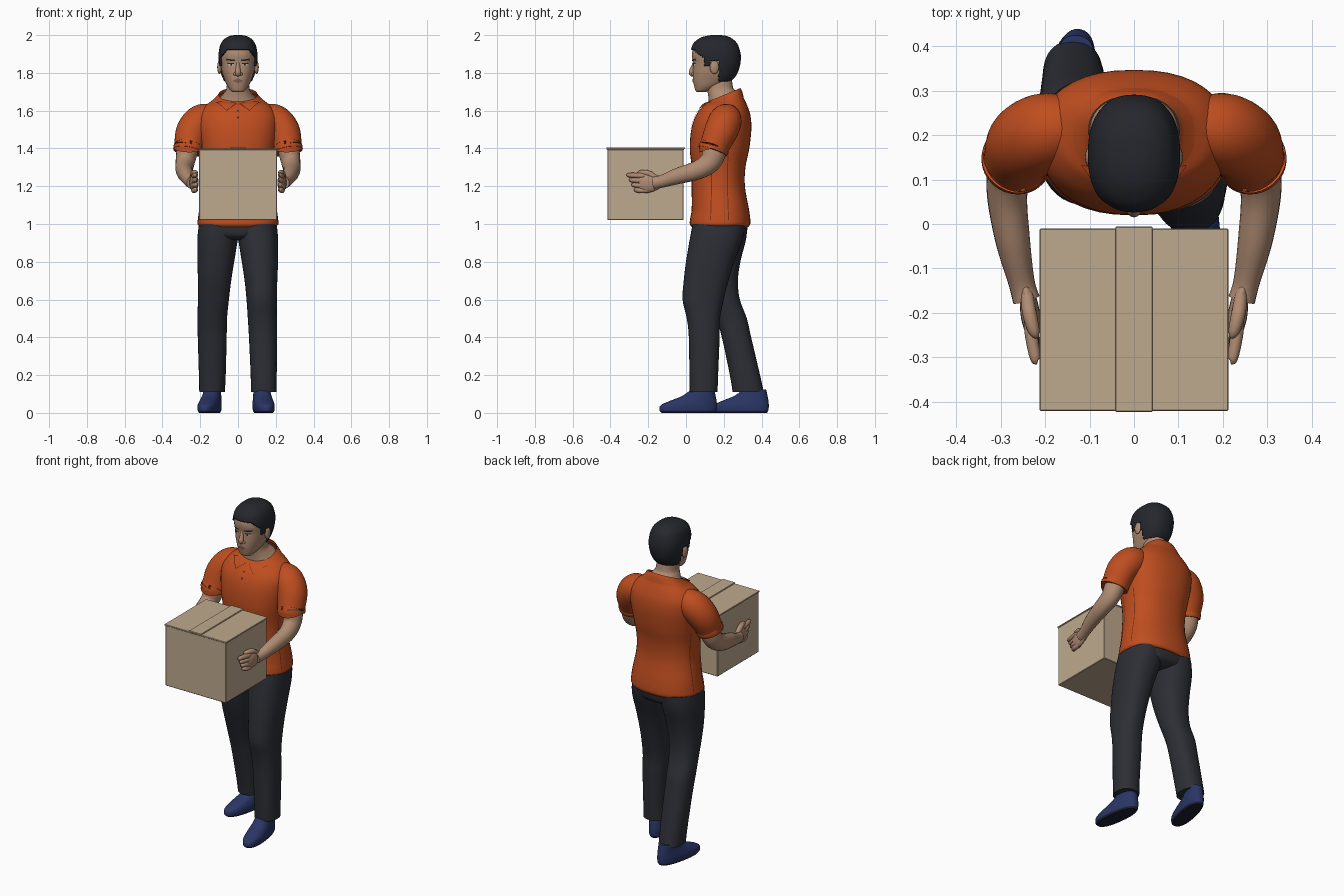
import bpy, bmesh, math
from mathutils import Vector

if "Cube" in bpy.data.objects:
    bpy.data.objects.remove(bpy.data.objects["Cube"], do_unlink=True)


def material(name, *rgb):
    m = bpy.data.materials.new(name)
    m.use_nodes = True
    m.diffuse_color = (*rgb, 1)
    bsdf = m.node_tree.nodes["Principled BSDF"]
    bsdf.inputs["Base Color"].default_value = (*rgb, 1)
    bsdf.inputs["Roughness"].default_value = .8
    return m


SHIRT = material("orange cloth", .52, .075, .014)
SEAM = material("dark orange stitching", .2, .028, .008)
PANTS = material("charcoal cloth", .026, .028, .036)
SKIN = material("skin", .43, .26, .17)
LIPS = material("lips", .25, .11, .08)
DARK = material("black hair", .018, .02, .026)
SHOE = material("navy shoe", .023, .036, .13)
SOLE = material("dark sole", .012, .014, .03)
CARD = material("cardboard", .52, .4, .27)
WHITE = material("eye white", .6, .56, .52)


def finish(name, bm, mat, angle=40):
    mesh = bpy.data.meshes.new(name)
    bm.to_mesh(mesh)
    bm.free()
    for p in mesh.polygons:
        p.use_smooth = True
    mesh.set_sharp_from_angle(angle=math.radians(angle))
    mesh.materials.append(mat)
    ob = bpy.data.objects.new(name, mesh)
    bpy.context.collection.objects.link(ob)
    return ob


def spline(rows, steps):
    """Catmull-Rom interpolation of rows of numbers."""
    out = []
    for i in range(len(rows) - 1):
        quad = [rows[min(max(i + k, 0), len(rows) - 1)] for k in (-1, 0, 1, 2)]
        for s in range(steps):
            t = s / steps
            out.append([b + t / 2 * (c - a + t * (2*a - 5*b + 4*c - d + t * (3*(b - c) + d - a)))
                        for a, b, c, d in zip(*quad)])
    return out + [rows[-1]]


def skin(name, rings, mat, ends=(True, True), keep=None):
    """Bridge rings of points into one surface."""
    bm = bmesh.new()
    loops = [[bm.verts.new(p) for p in ring] for ring in rings]
    n = len(loops[0])
    for lo, hi in zip(loops, loops[1:]):
        for i in range(n):
            bm.faces.new((lo[i], lo[(i + 1) % n], hi[(i + 1) % n], hi[i]))
    for loop, closed in zip((loops[0], loops[-1]), ends):
        if closed:
            bm.faces.new(loop)
    if keep:
        drop = [f for f in bm.faces if not keep(f.calc_center_median())]
        bmesh.ops.delete(bm, geom=drop, context="FACES")
    bmesh.ops.recalc_face_normals(bm, faces=bm.faces)
    return finish(name, bm, mat)


def soft(v):
    return math.copysign(abs(v) ** .86, v)


def stack(name, rows, mat, n=40, steps=6, grow=0, **kw):
    """Level rounded rings: z, x from, x to, y from, y to, tilt."""
    rings = []
    for z, x0, x1, y0, y1, tilt in spline(rows, steps):
        ring = []
        for i in range(n):
            a = math.tau * i / n
            c, s = soft(math.cos(a)), soft(math.sin(a))
            ring.append(((x0 + x1) / 2 + c * ((x1 - x0) / 2 + grow),
                         (y0 + y1) / 2 + s * ((y1 - y0) / 2 + grow), z + tilt * s))
        rings.append(ring)
    return skin(name, rings, mat, **kw)


def sym(rows):
    return [(z, -h, h, y0, y1, tilt[0] if tilt else 0) for z, h, y0, y1, *tilt in rows]


def tube(name, rows, mat, side=1, flat=1, ref=(1, 0, 0), n=20, steps=5):
    """Round limb along x, y, z, radius; flat squeezes it sideways."""
    pts = spline(rows, steps)
    rings = []
    for i, (x, y, z, r) in enumerate(pts):
        t = (Vector(pts[min(i + 1, len(pts) - 1)][:3]) - Vector(pts[max(i - 1, 0)][:3])).normalized()
        v = t.cross(Vector(ref)).normalized()
        u = v.cross(t)
        ring = []
        for k in range(n):
            a = math.tau * k / n
            p = Vector((x, y, z)) + r * (u * math.cos(a) * flat + v * math.sin(a))
            ring.append((p.x * side, p.y, p.z))
        rings.append(ring)
    return skin(name, rings, mat)


def patch(name, corners, target, mat, side=1, lift=.003, n=10):
    """Thin four-cornered plate laid over another surface."""
    a, b, c, d = (Vector((x * side, y, z)) for x, y, z in corners)
    bm = bmesh.new()
    grid = [[bm.verts.new(a.lerp(b, i / n).lerp(d.lerp(c, i / n), j / n))
             for i in range(n + 1)] for j in range(n + 1)]
    for j in range(n):
        for i in range(n):
            bm.faces.new((grid[j][i], grid[j][i + 1], grid[j + 1][i + 1], grid[j + 1][i]))
    bm.normal_update()
    mid = (a + b + c + d) / 4
    if sum(f.normal.dot(mid - Vector((0, .17, mid.z))) for f in bm.faces) < 0:
        bmesh.ops.reverse_faces(bm, faces=bm.faces)
    ob = finish(name, bm, mat)
    wrap = ob.modifiers.new("wrap", "SHRINKWRAP")
    wrap.target, wrap.offset, wrap.wrap_mode = target, lift, "ABOVE_SURFACE"
    return ob


def ball(name, loc, size, mat):
    bm = bmesh.new()
    bmesh.ops.create_uvsphere(bm, u_segments=20, v_segments=12, radius=1)
    bmesh.ops.scale(bm, vec=size, verts=bm.verts)
    bmesh.ops.translate(bm, vec=loc, verts=bm.verts)
    return finish(name, bm, mat)


def block(name, lo, hi, mat, bevel):
    bm = bmesh.new()
    bmesh.ops.create_cube(bm, size=1)
    lo, hi = Vector(lo), Vector(hi)
    bmesh.ops.scale(bm, vec=hi - lo, verts=bm.verts)
    bmesh.ops.translate(bm, vec=(hi + lo) / 2, verts=bm.verts)
    bmesh.ops.bevel(bm, geom=bm.edges[:], offset=bevel, segments=1, affect="EDGES")
    return finish(name, bm, mat, 20)


# Shirt body, collar and trim
shirt = stack("shirt_body", sym([
    (.985, .2, .03, .33), (1, .214, .02, .34), (1.03, .212, .022, .34), (1.08, .205, .03, .333),
    (1.2, .187, .03, .312), (1.3, .187, .03, .315), (1.4, .2, .02, .335), (1.5, .213, .028, .346),
    (1.57, .21, .05, .342), (1.62, .18, .085, .327), (1.65, .14, .105, .307, .015),
    (1.67, .106, .12, .29, .03)]), SHIRT, ends=(True, False))
stack("shirt_collar", sym([(1.652, .137, .1, .306, .018), (1.673, .112, .113, .297, .03),
                           (1.685, .102, .122, .288, .035)]), SHIRT, ends=(False, False))
patch("button_placket", [(-.017, .03, 1.49), (.017, .03, 1.49), (.017, .09, 1.63), (-.017, .09, 1.63)],
      shirt, SHIRT, lift=.004)
for z in (1.56, 1.605):
    patch("shirt_button", [(-.007, .05, z), (0, .05, z - .008), (.007, .05, z), (0, .05, z + .008)],
          shirt, DARK, lift=.007, n=3)
for s in (1, -1):
    patch("collar_wing", [(.008, .1, 1.635), (.06, .07, 1.595), (.12, .13, 1.65), (.08, .12, 1.665)],
          shirt, SHIRT, s, .008)
    patch("collar_wing_edge", [(.006, .1, 1.632), (.06, .07, 1.589), (.06, .07, 1.595), (.008, .1, 1.638)],
          shirt, SEAM, s, .006)
    for y in (.13, .22):
        patch("side_seam", [(.2, y, 1.02), (.2, y + .005, 1.02), (.19, y + .005, 1.38), (.19, y, 1.38)],
              shirt, SEAM, s, .002, 16)

# Sleeves, arms and hands
for s, label in ((1, "left"), (-1, "right")):
    tube(label + "_sleeve", [(.12, .22, 1.575, .06), (.19, .21, 1.55, .086), (.24, .185, 1.49, .088),
                             (.26, .15, 1.41, .078), (.262, .147, 1.402, .081), (.265, .141, 1.385, .079)],
         SHIRT, s, ref=(0, 1, 0), n=32)
    tube(label + "_arm", [(.255, .165, 1.44, .058), (.27, .15, 1.38, .062), (.28, .125, 1.325, .056),
                          (.285, .06, 1.285, .05), (.272, -.04, 1.255, .043), (.253, -.13, 1.225, .033),
                          (.242, -.17, 1.218, .034)], SKIN, s, flat=.9)
    tube(label + "_palm", [(.248, -.13, 1.222, .028), (.238, -.17, 1.22, .046), (.232, -.21, 1.218, .052),
                           (.226, -.245, 1.22, .042)], SKIN, s, flat=.42)
    for k in range(4):
        z, reach = 1.178 + .026 * k, -.265 - .012 * k
        tube(label + "_finger", [(.232, -.2, z, .013), (.232, -.24, z, .0145),
                                 (.222, reach, z + .003, .012), (.217, reach - .008, z + .003, .005)],
             SKIN, s, n=12)
    tube(label + "_thumb", [(.24, -.16, 1.245, .014), (.235, -.2, 1.268, .016), (.225, -.24, 1.272, .013),
                            (.218, -.255, 1.27, .005)], SKIN, s, n=12)

# Trousers: left leg forward, right leg trailing
stack("trouser_seat", sym([(.915, .1, .08, .27), (.94, .18, .04, .315), (1, .205, .035, .325),
                           (1.04, .19, .05, .3)]), PANTS)
stack("left_trouser_leg", [
    (1, -.02, .205, .035, .315, 0), (.92, 0, .212, .02, .3, 0), (.8, .02, .212, 0, .255, 0),
    (.7, .035, .208, -.012, .225, 0), (.6, .045, .206, -.018, .2, 0), (.5, .052, .206, .004, .18, 0),
    (.4, .058, .207, .015, .178, 0), (.2, .067, .205, .018, .17, 0), (.11, .068, .205, .02, .167, 0)], PANTS)
stack("right_trouser_leg", [
    (1, -.207, .02, .04, .325, 0), (.92, -.215, 0, .045, .318, 0), (.8, -.215, -.02, .065, .288, 0),
    (.7, -.212, -.036, .09, .275, 0), (.6, -.212, -.048, .125, .285, 0), (.5, -.215, -.058, .16, .322, 0),
    (.4, -.213, -.06, .19, .345, 0), (.2, -.207, -.065, .232, .392, 0), (.11, -.205, -.07, .247, .412, 0)],
    PANTS)

# Shoes with dark soles
for label, spot, turn in (("left", (.137, 0, 0), .12), ("right", (-.153, .276, 0), -.2)):
    shoe = stack(label + "_shoe", sym([
        (0, .046, -.13, .155), (.014, .053, -.142, .163), (.04, .055, -.135, .165), (.062, .052, -.09, .163),
        (.09, .047, -.02, .158), (.125, .044, .03, .15)]), SHOE)
    shoe.location, shoe.rotation_euler.z = spot, turn
    shoe.data.materials.append(SOLE)
    for p in shoe.data.polygons:
        p.material_index = int(p.center.z < .012)

# Neck, head and features
stack("neck", sym([(1.6, .085, .13, .27, .03), (1.65, .1, .122, .286, .03), (1.69, .076, .118, .266, .015),
                   (1.72, .061, .11, .25), (1.79, .058, .1, .24)]), SKIN)
head_rows = sym([
    (1.698, .022, .06, .1), (1.706, .038, .05, .125), (1.73, .056, .043, .18), (1.76, .07, .037, .235),
    (1.8, .084, .036, .265), (1.85, .093, .037, .28), (1.9, .095, .031, .281), (1.95, .083, .046, .263),
    (1.978, .058, .082, .232), (1.99, .03, .12, .2), (1.993, .008, .15, .17)])
head = stack("head", head_rows, SKIN, n=48)


def hairline(c):
    if c.y < .1:
        return c.z > 1.925 - max(0, c.y - .04) * .9
    if c.y < .13:
        return c.z > 1.835
    return c.z > (1.865 if c.y < .175 else 1.757)


hair_rows = [(z + .007 * max(0, (z - 1.85) / .143), *rest) for z, *rest in head_rows]
hair = stack("hair", hair_rows, DARK, n=72, steps=8, grow=.008, keep=hairline)
shell = hair.modifiers.new("thickness", "SOLIDIFY")
shell.thickness = .008

tube("nose", [(0, .046, 1.86, .008), (0, .037, 1.83, .011), (0, .03, 1.803, .015), (0, .036, 1.79, .012),
              (0, .042, 1.786, .004)], SKIN, n=16)
patch("mouth", [(-.027, .04, 1.758), (0, .04, 1.746), (.027, .04, 1.758), (0, .04, 1.772)],
      head, LIPS, lift=.004)
for s in (1, -1):
    ball("nostril_wing", (.014 * s, .04, 1.794), (.01, .012, .009), SKIN)
    ball("ear", (.098 * s, .15, 1.83), (.012, .024, .036), SKIN)
    patch("eye", [(.018, .045, 1.842), (.036, .045, 1.834), (.055, .05, 1.843), (.036, .045, 1.852)],
          head, WHITE, s, .002)
    patch("iris", [(.029, .04, 1.843), (.036, .04, 1.835), (.043, .04, 1.843), (.036, .04, 1.852)],
          head, DARK, s, .004, 4)
    patch("eyelid", [(.016, .045, 1.846), (.057, .05, 1.847), (.054, .05, 1.854), (.022, .045, 1.854)],
          head, DARK, s, .003, 6)
    patch("eyebrow", [(.014, .04, 1.864), (.064, .055, 1.867), (.06, .05, 1.876), (.016, .04, 1.872)],
          head, DARK, s, .003)

# Carried box with lid flaps and a tape strip
block("box_body", (-.207, -.416, 1.02), (.207, -.014, 1.398), CARD, .003)
for s in (1, -1):
    block("box_flap", (min(0, .212 * s), -.42, 1.392), (max(0, .212 * s), -.01, 1.4), CARD, .002)
block("box_tape", (-.042, -.422, 1.398), (.042, -.006, 1.406), CARD, .002)
